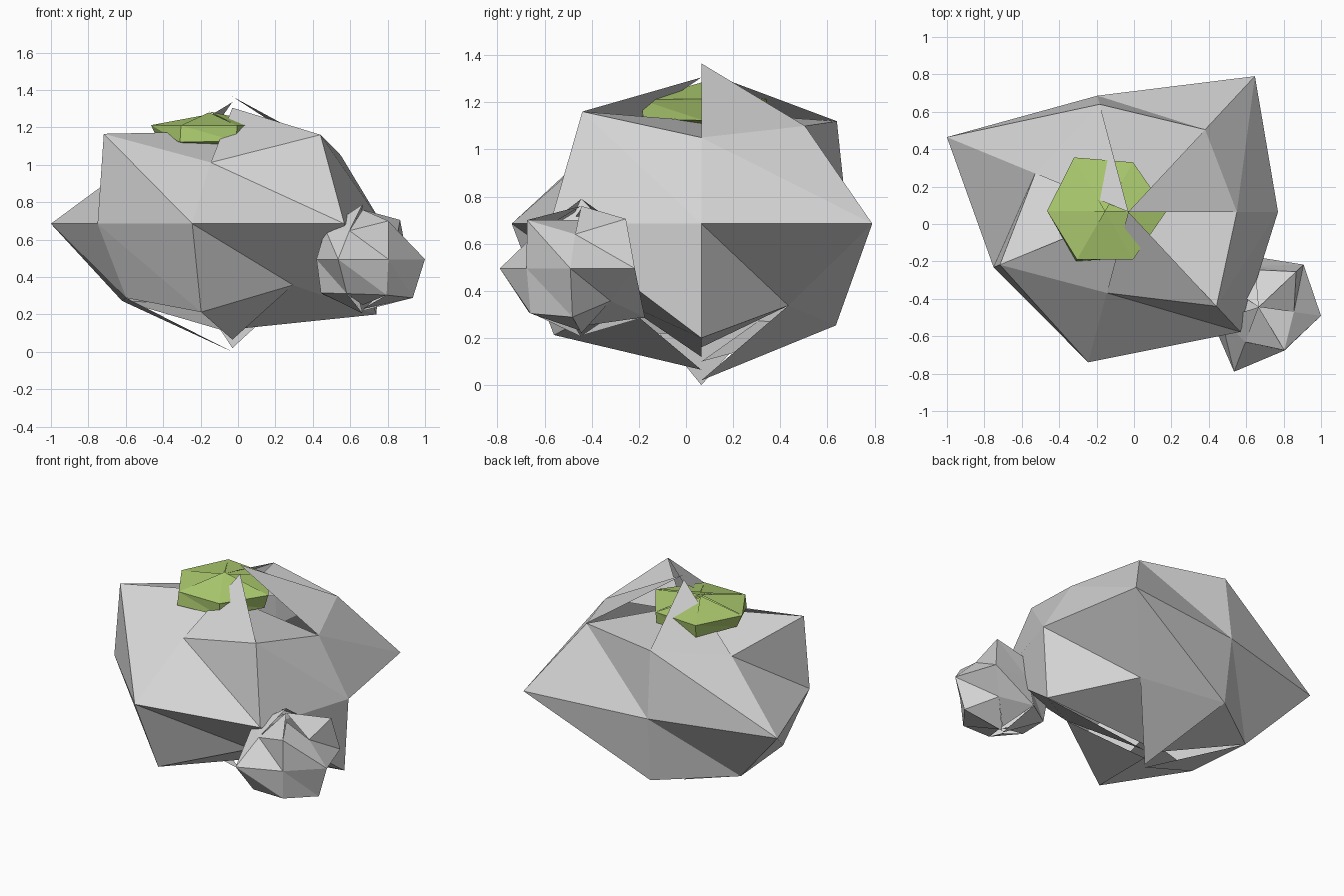
import bpy, bmesh, math

if "Cube" in bpy.data.objects:
    bpy.data.objects.remove(bpy.data.objects["Cube"])


def material(name, rgb):
    m = bpy.data.materials.new(name)
    m.diffuse_color = (*rgb, 1)
    m.use_nodes = True
    m.node_tree.nodes["Principled BSDF"].inputs["Base Color"].default_value = m.diffuse_color
    return m


GREY = material("stone grey", (0.66, 0.66, 0.66))
GREEN = material("moss green", (0.43, 0.62, 0.165))


def lump(name, centre, sy, rise, rings, tops, bottoms, mat, turn=0.0):
    """Coarse ball from radius lists per ring; every cap triangle has its own
    tip height, which gives the cracked, faceted ends.
    rise = slope of each ring's height relative to its radius."""
    cx, cy, cz = centre
    n = len(tops)
    bm = bmesh.new()
    grid = []
    for slope, radii in zip(rise, rings):
        row = []
        for i, r in enumerate(radii):
            a = 2 * math.pi * i / n + turn
            row.append(bm.verts.new((cx + r * math.cos(a),
                                     cy + r * sy * math.sin(a),
                                     cz + r * slope)))
        grid.append(row)
    for i in range(n):
        j = (i + 1) % n
        for up, lo in zip(grid, grid[1:]):
            bm.faces.new((up[j], up[i], lo[j]))
            bm.faces.new((up[i], lo[i], lo[j]))
        bm.faces.new((bm.verts.new((cx, cy, tops[i])), grid[0][i], grid[0][j]))
        bm.faces.new((bm.verts.new((cx, cy, bottoms[i])), grid[-1][j], grid[-1][i]))
    me = bpy.data.meshes.new(name)
    bm.to_mesh(me)
    bm.free()
    me.materials.append(mat)
    ob = bpy.data.objects.new(name, me)
    bpy.context.collection.objects.link(ob)
    return ob


# Large boulder: seven sides, three rings
lump("large_boulder", (-0.03, 0.065, 0.685), 0.855, (0.63, 0, -0.63),
     [(0.58, 0.658, 0.69, 0.553, 0.763, 0.52, 0.755),
      (0.80, 1.085, 0.745, 1.077, 0.80, 0.965, 0.96),
      (0.77, 0.552, 0.685, 0.655, 0.63, 0.75, 0.52)],
     (1.365, 1.16, 1.335, 1.15, 1.18, 1.305, 1.12),
     (0.16, 0.02, 0.10, 0.0, 0.22, 0.065, 0.12), GREY)

# Small rock leaning on the front right
lump("small_rock", (0.667, -0.444, 0.495), 1.0, (0.765, 0, -0.765),
     [(0.19, 0.275, 0.20, 0.22, 0.21, 0.20, 0.268),
      (0.336, 0.33, 0.22, 0.28, 0.26, 0.37, 0.27),
      (0.27, 0.18, 0.27, 0.25, 0.235, 0.24, 0.25)],
     (0.76, 0.73, 0.79, 0.75, 0.79, 0.76, 0.70),
     (0.22, 0.25, 0.21, 0.24, 0.205, 0.25, 0.23), GREY, math.radians(-8))

# Moss cushion on top: six sides, two rings
lump("moss_patch", (-0.155, 0.07, 1.167), 1.0, (0.145, -0.145),
     [(0.33, 0.30, 0.33, 0.31, 0.30, 0.30),
      (0.30, 0.29, 0.31, 0.27, 0.31, 0.29)],
     (1.27, 1.25, 1.26, 1.27, 1.28, 1.285),
     (1.07, 1.08, 1.07, 1.08, 1.07, 1.08), GREEN)
